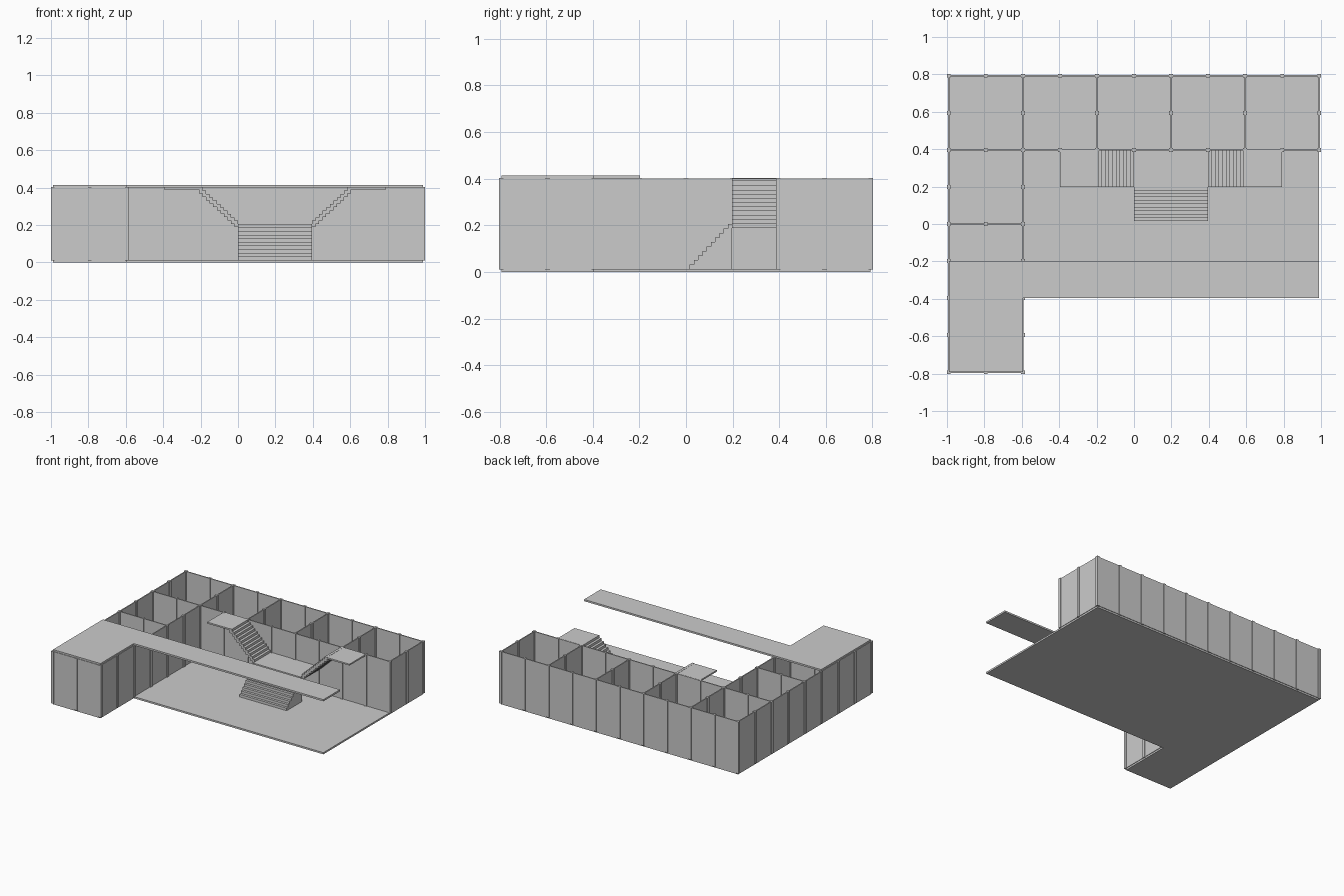
import bpy, bmesh
from mathutils import Vector

if "Cube" in bpy.data.objects:
    bpy.data.objects.remove(bpy.data.objects["Cube"])

G = 0.198                    # plan grid spacing
FLOOR, TOP, ROOF = 0.013, 0.402, 0.413
LAND = 0.205                 # mid landing height


def prism(name, pts, direction):
    """Extrude a closed 3D outline along a direction."""
    bm = bmesh.new()
    face = bm.faces.new([bm.verts.new(p) for p in pts])
    ext = bmesh.ops.extrude_face_region(bm, geom=[face])
    verts = [v for v in ext["geom"] if isinstance(v, bmesh.types.BMVert)]
    bmesh.ops.translate(bm, verts=verts, vec=Vector(direction))
    bmesh.ops.recalc_face_normals(bm, faces=bm.faces)
    me = bpy.data.meshes.new(name)
    bm.to_mesh(me)
    bm.free()
    ob = bpy.data.objects.new(name, me)
    bpy.context.collection.objects.link(ob)
    return ob


def slab(name, outline, z0, z1):
    return prism(name, [(x, y, z0) for x, y in outline], (0, 0, z1 - z0))


def box(name, x0, x1, y0, y1, z0, z1):
    return slab(name, [(x0, y0), (x1, y0), (x1, y1), (x0, y1)], z0, z1)


# L-shaped floor and roof walkway
def l_shape(back):
    return [(-5 * G, -4 * G), (-3 * G, -4 * G), (-3 * G, -2 * G),
            (5 * G, -2 * G), (5 * G, back), (-5 * G, back)]


slab("floor", l_shape(4 * G), 0, FLOOR)
slab("roof_walkway", l_shape(-G), TOP - 0.002, ROOF)

# Walls in grid cells: (x0, y0, x1, y1)
walls = [(-5, 4, 5, 4), (-5, 2, 5, 2), (-5, -4, -5, 4), (-3, -4, -3, 4),
         (-5, 0, -3, 0), (-5, -2, -3, -2), (-5, -4, -3, -4),
         (-1, 2, -1, 4), (1, 2, 1, 4), (3, 2, 3, 4), (5, 2, 5, 4)]
posts = set()
T = 0.004
for x0, y0, x1, y1 in walls:
    box("wall", x0 * G - T, x1 * G + T, y0 * G - T, y1 * G + T, FLOOR, TOP - 0.002)
    for i in range(x0, x1 + 1):
        for j in range(y0, y1 + 1):
            posts.add((i, j))

# Square posts along every wall
P = 0.01
for i, j in sorted(posts):
    box("post", i * G - P, i * G + P, j * G - P, j * G + P, FLOOR - 0.003, TOP)

# Solid lower flight rising toward the back
N = 10
y0, run, rise = 0.015, (G - 0.015) / N, (LAND - FLOOR) / N
prof = [(0, y0, FLOOR)]
for i in range(N):
    z = FLOOR + (i + 1) * rise
    prof += [(0, y0 + i * run, z), (0, y0 + (i + 1) * run, z)]
prof.append((0, G, FLOOR))
prism("lower_stairs", prof, (2 * G, 0, 0))

# Middle landing
box("landing", 0, 2 * G, G, 2 * G, LAND - 0.01, LAND)

# Mirrored upper flights and side platforms
for side in (-1, 1):
    def mx(d):
        return G + side * (G + d)
    N = 11
    run, rise = (G + 0.01) / N, (TOP - LAND) / N
    up, low = [], []
    for i in range(N):
        z = LAND + (i + 1) * rise
        for k in (i, i + 1):
            up.append((mx(k * run), G, z))
            low.append((mx(k * run), G, z - 1.9 * rise))
    prism("upper_stairs", up + low[::-1], (0, G - 0.004, 0))
    xs = sorted((mx(G), mx(2 * G)))
    box("side_platform", xs[0], xs[1], G, 2 * G, TOP - 0.012, TOP - 0.001)
